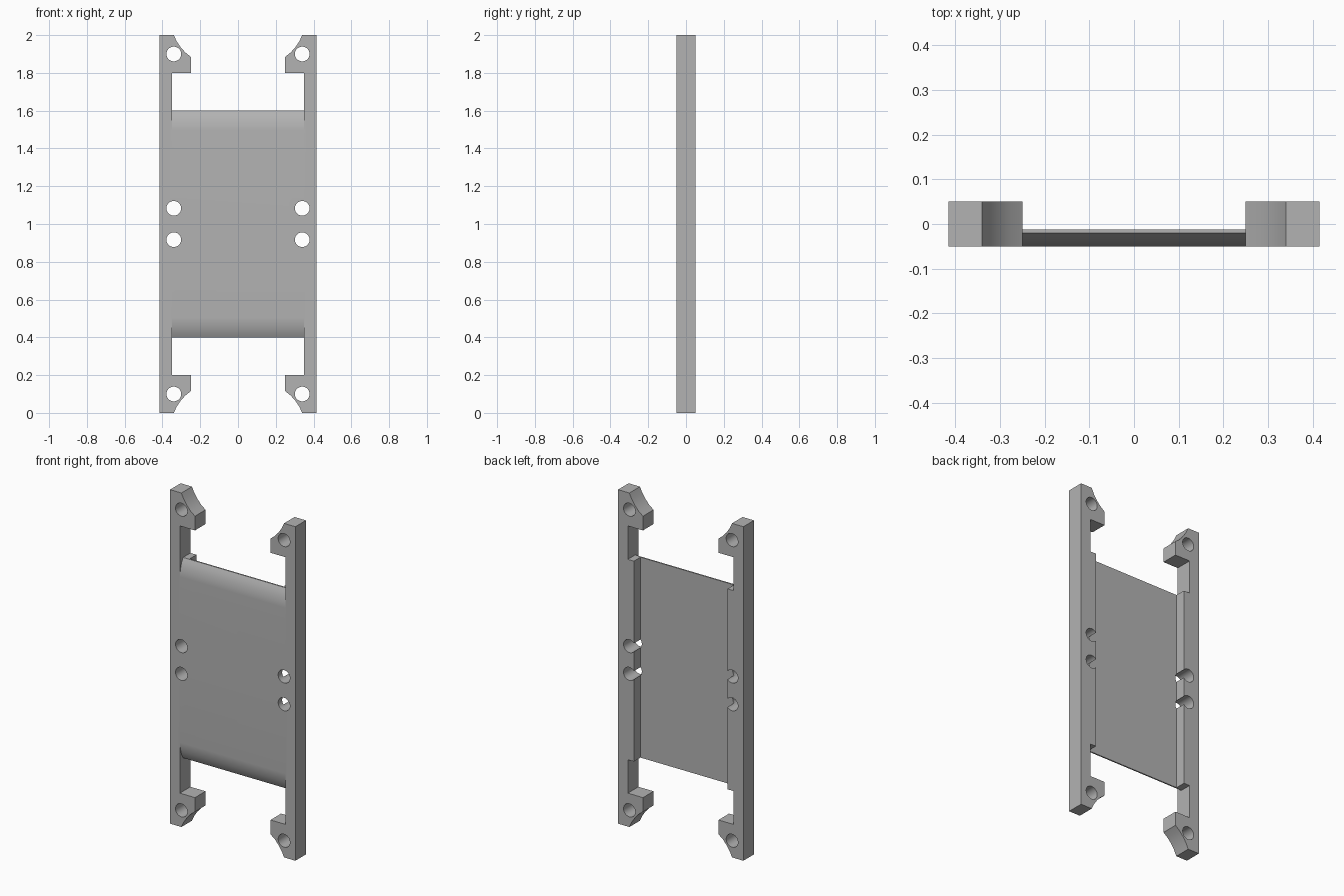
import bpy
import bmesh
from mathutils import Vector

old = bpy.data.objects.get("Cube")
if old:
    bpy.data.objects.remove(old, do_unlink=True)

grey = bpy.data.materials.new("mid grey")
grey.use_nodes = True
COLOUR = (0.45, 0.45, 0.45, 1)
grey.diffuse_color = COLOUR
grey.node_tree.nodes["Principled BSDF"].inputs["Base Color"].default_value = COLOUR

FRONT, BACK = -0.05, 0.05      # full depth of the rails
PLATE_BACK = -0.012            # back of the thin centre plate
OUTER, INNER, LIP = 0.415, 0.35, 0.31


def prism(name, points, offset):
    """Extrude a closed 3D outline along offset."""
    bm = bmesh.new()
    face = bm.faces.new([bm.verts.new(p) for p in points])
    ext = bmesh.ops.extrude_face_region(bm, geom=[face])
    verts = [v for v in ext["geom"] if isinstance(v, bmesh.types.BMVert)]
    bmesh.ops.translate(bm, verts=verts, vec=Vector(offset))
    bmesh.ops.recalc_face_normals(bm, faces=bm.faces[:])
    mesh = bpy.data.meshes.new(name)
    bm.to_mesh(mesh)
    bm.free()
    obj = bpy.data.objects.new(name, mesh)
    bpy.context.collection.objects.link(obj)
    mesh.materials.append(grey)
    return obj


def combine(target, other, operation):
    """Apply a boolean and remove the helper."""
    mod = target.modifiers.new(operation.lower(), "BOOLEAN")
    mod.operation, mod.solver, mod.object = operation, "EXACT", other
    bpy.context.view_layer.objects.active = target
    bpy.ops.object.modifier_apply(modifier=mod.name)
    bpy.data.objects.remove(other, do_unlink=True)


def flip(points):
    """Mirror an (a, z) outline about the middle height."""
    return [(a, 2 - z) for a, z in reversed(points)]


# Centre plate: side profile with ends that curve back from the front
end = [(FRONT, 0.505), (-0.047, 0.475), (-0.041, 0.448), (-0.032, 0.422), (-0.02, 0.4)]
profile = flip(end) + end + [(PLATE_BACK, 0.4), (PLATE_BACK, 1.6)]
half = INNER + 0.01
frame = prism("mounting_frame", [(-half, y, z) for y, z in profile], (2 * half, 0, 0))

# Side rails with hooked ends and raised back lips
hook = [(INNER, 0.2), (0.25, 0.2), (0.25, 0.115), (0.279, 0.092),
        (0.303, 0.065), (0.324, 0.034), (0.34, 0), (OUTER, 0)]
outline = hook + flip(hook)
for side in (-1, 1):
    rail = prism("rail", [(side * x, FRONT, z) for x, z in outline], (0, BACK - FRONT, 0))
    combine(frame, rail, "UNION")
    lip = [(LIP, 0.4), (0.37, 0.4), (0.37, 1.6), (LIP, 1.6)]
    block = prism("lip", [(side * x, -0.02, z) for x, z in lip], (0, BACK + 0.02, 0))
    combine(frame, block, "UNION")

# Screw holes through the rails and hooks
for side in (-1, 1):
    for z in (0.1, 0.917, 1.083, 1.9):
        bpy.ops.mesh.primitive_cylinder_add(
            vertices=32, radius=0.039, depth=0.4,
            location=(side * 0.34, 0, z), rotation=(1.5708, 0, 0))
        drill = bpy.context.object
        drill.data.materials.append(grey)
        combine(frame, drill, "DIFFERENCE")

# Smooth curved faces, keep corners crisp
bpy.ops.object.select_all(action="DESELECT")
frame.select_set(True)
bpy.context.view_layer.objects.active = frame
bpy.ops.object.shade_smooth_by_angle(angle=0.5)
